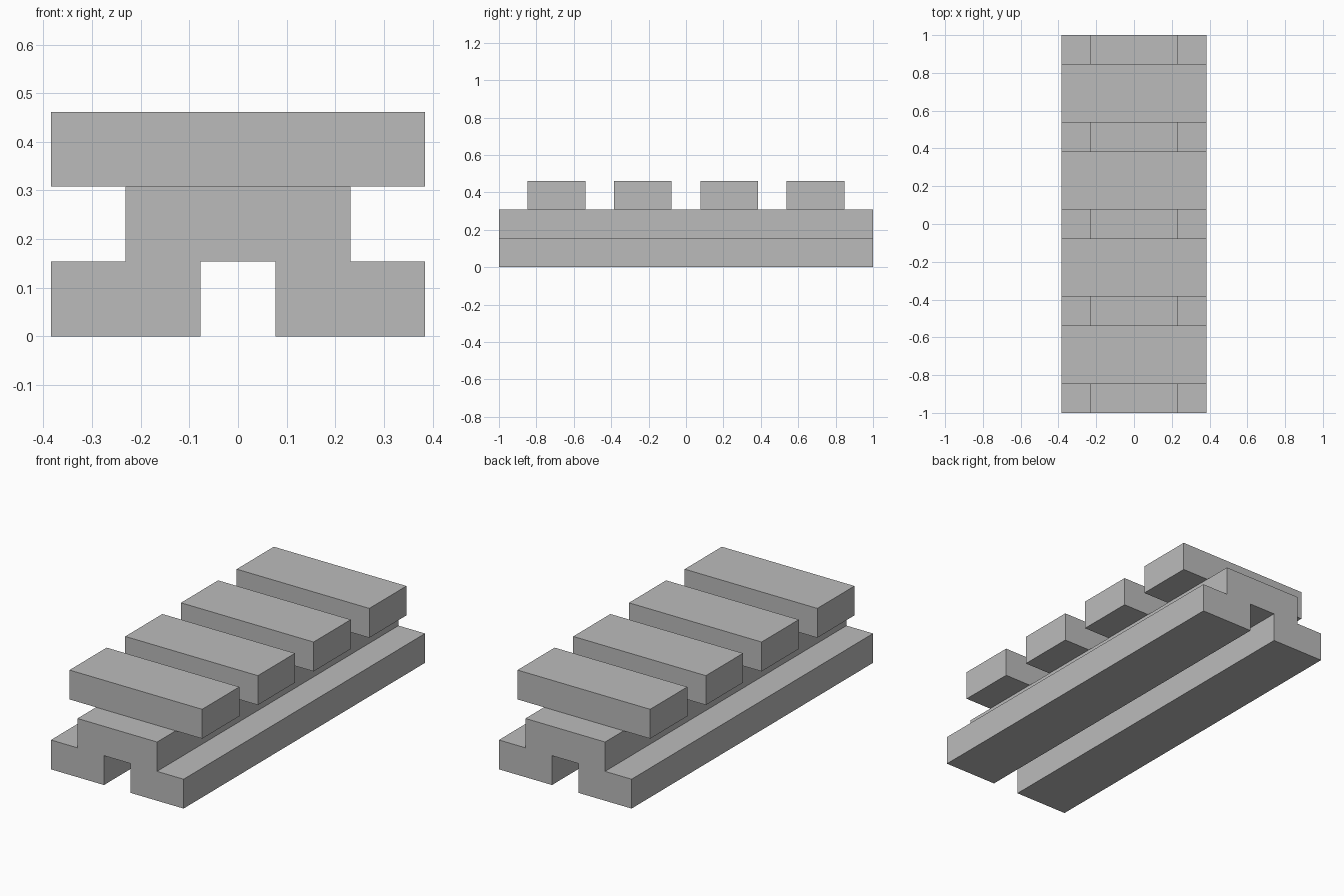
import bpy
import bmesh

cube = bpy.data.objects.get("Cube")
if cube:
    bpy.data.objects.remove(cube, do_unlink=True)

U = 2 / 13  # module size: the track is 13 modules long

grey = bpy.data.materials.new("light_grey")
grey.use_nodes = True
colour = (0.5, 0.5, 0.5, 1)
grey.diffuse_color = colour
grey.node_tree.nodes["Principled BSDF"].inputs["Base Color"].default_value = colour


def extrude_profile(name, points, y0, y1):
    """Extrude an x-z outline, given in modules, from y0 to y1."""
    bm = bmesh.new()
    face = bm.faces.new([bm.verts.new((x * U, y0 * U, z * U)) for x, z in points])
    result = bmesh.ops.extrude_face_region(bm, geom=[face])
    verts = [g for g in result["geom"] if isinstance(g, bmesh.types.BMVert)]
    bmesh.ops.translate(bm, verts=verts, vec=(0, (y1 - y0) * U, 0))
    bmesh.ops.recalc_face_normals(bm, faces=bm.faces)
    mesh = bpy.data.meshes.new(name)
    bm.to_mesh(mesh)
    bm.free()
    mesh.materials.append(grey)
    obj = bpy.data.objects.new(name, mesh)
    bpy.context.collection.objects.link(obj)
    return obj


# Stepped base with a groove along its underside
half = [(0.5, 1), (0.5, 0), (2.5, 0), (2.5, 1), (1.5, 1), (1.5, 2)]
outline = half + [(-x, z) for x, z in reversed(half)]
extrude_profile("base_rail", outline, -6.5, 6.5)

# Four evenly spaced cross slats
slat = [(-2.5, 2), (2.5, 2), (2.5, 3), (-2.5, 3)]
for i in range(4):
    start = -5.5 + 3 * i
    extrude_profile(f"cross_slat_{i + 1}", slat, start, start + 2)
